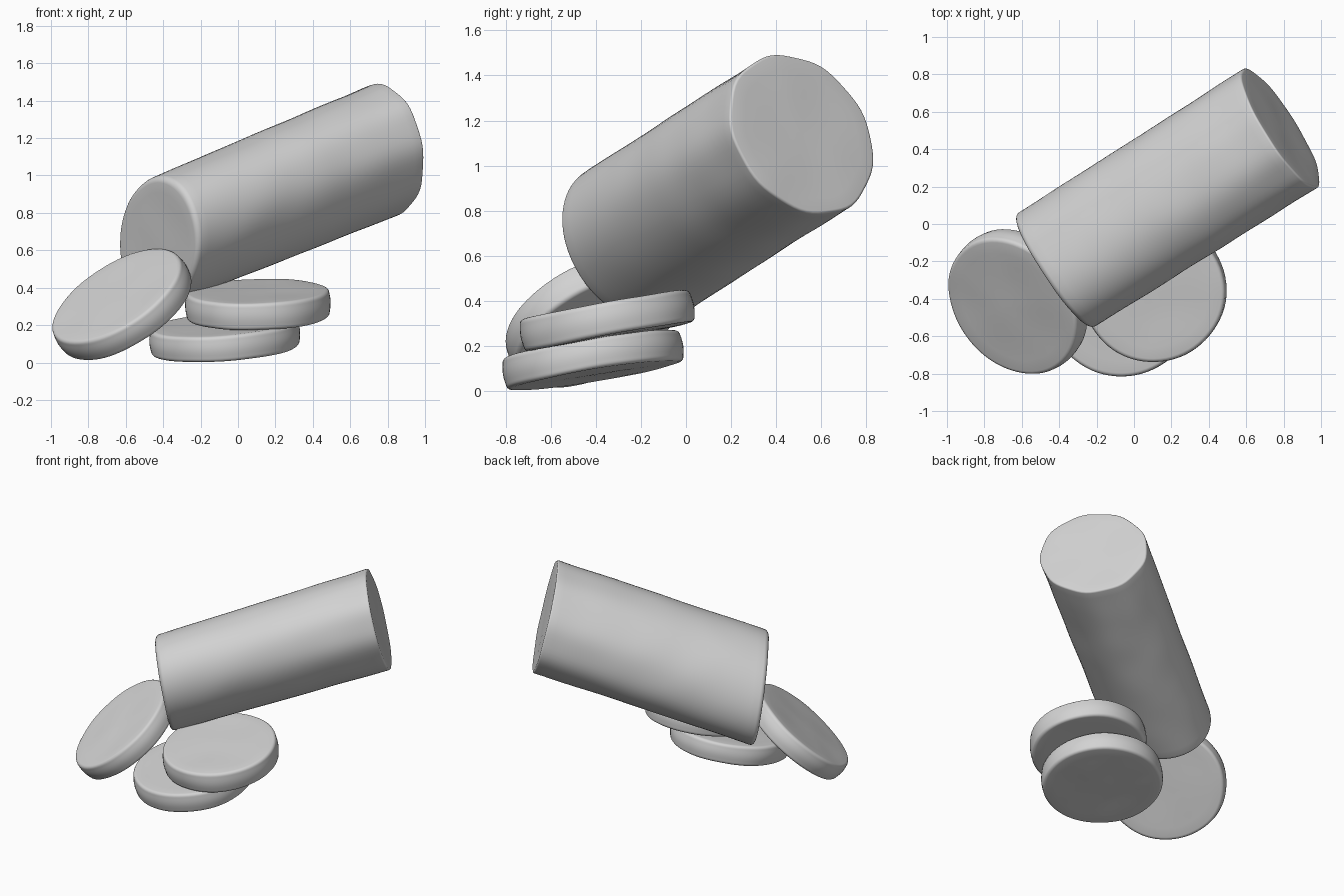
import bpy, bmesh, math
from mathutils import Vector, Matrix, noise

if "Cube" in bpy.data.objects:
    bpy.data.objects.remove(bpy.data.objects["Cube"])

grey = bpy.data.materials.new("plain grey")
grey.diffuse_color = (0.65, 0.65, 0.65, 1)
grey.use_nodes = True
grey.node_tree.nodes["Principled BSDF"].inputs["Base Color"].default_value = grey.diffuse_color
SEGS = 72


def rounded_profile(r0, r1, length, b0, b1, body_steps, bulge=0.0):
    """Half outline (radius, height) of a round bar with softened rims."""
    h = length / 2
    pts = [((r0 - b0) * k / 6, -h) for k in range(1, 6)]
    for k in range(6):
        a = math.pi / 2 * k / 5
        pts.append((r0 - b0 + b0 * math.sin(a), -h + b0 - b0 * math.cos(a)))
    for k in range(1, body_steps):
        t = k / body_steps
        pts.append((r0 + (r1 - r0) * t + bulge * math.sin(math.pi * t),
                    -h + b0 + (length - b0 - b1) * t))
    for k in range(6):
        a = math.pi / 2 * k / 5
        pts.append((r1 - b1 + b1 * math.cos(a), h - b1 + b1 * math.sin(a)))
    pts += [((r1 - b1) * k / 6, h) for k in range(5, 0, -1)]
    return pts


def turned_part(name, profile, centre, axis, seed, lump, facet=0.0, turn=0.0,
                oval=((1, 1), (1, 1)), slant=((0, 0), (0, 0))):
    """Turn a profile about an axis; oval and slant are given for both ends."""
    bm = bmesh.new()
    half = profile[-1][1]
    shift = Vector((seed * 3.7, seed * 1.3, seed * 2.1))
    c, s = math.cos(turn), math.sin(turn)
    ov0, ov1, sl0, sl1 = (Vector(v) for v in oval + slant)

    def vert(r, a, z):
        t = (z / half + 1) / 2
        r *= 1 + facet * t * t * math.cos(9 * a)
        ov, sl = ov0.lerp(ov1, t), sl0.lerp(sl1, t)
        u, w = r * math.cos(a) * ov.x, r * math.sin(a) * ov.y
        p = Vector((u * c - w * s, u * s + w * c, z))
        k = 1 + noise.noise(p * 4 + shift) * lump / 0.38
        dz = noise.noise(p * 4 - shift) * lump
        return bm.verts.new((p.x * k, p.y * k, z + dz + sl.x * p.x + sl.y * p.y))

    rings = [[vert(r, 2 * math.pi * i / SEGS, z) for i in range(SEGS)]
             for r, z in profile]
    for lo, hi in zip(rings, rings[1:]):
        for i in range(SEGS):
            j = (i + 1) % SEGS
            bm.faces.new((lo[i], lo[j], hi[j], hi[i]))
    # Close both flat ends
    for ring, z in ((rings[0], -half), (rings[-1], half)):
        mid = vert(0, 0, z)
        for i in range(SEGS):
            bm.faces.new((ring[i], ring[(i + 1) % SEGS], mid))
    bmesh.ops.recalc_face_normals(bm, faces=bm.faces)
    for f in bm.faces:
        f.smooth = True
    me = bpy.data.meshes.new(name)
    bm.to_mesh(me)
    bm.free()
    me.materials.append(grey)
    ob = bpy.data.objects.new(name, me)
    bpy.context.collection.objects.link(ob)
    # Local z along the axis, local y as upright as possible
    az = Vector(axis).normalized()
    ax = Vector((0, 0, 1)).cross(az).normalized()
    rot = Matrix((ax, az.cross(ax), az)).transposed().to_4x4()
    ob.matrix_world = Matrix.Translation(Vector(centre)) @ rot
    return ob


# Main uncut log, from its low cut end to its high far end
near, far = Vector((-0.43, -0.255, 0.64)), Vector((0.785, 0.515, 1.14))
turned_part("log", rounded_profile(0.372, 0.378, (far - near).length, 0.03, 0.012, 30),
            (near + far) / 2, far - near, 1, 0.004, 0.01, math.radians(142),
            ((1.065, 0.85), (1.035, 0.90)), ((-0.07, 0.17), (-0.03, 0.10)))

# Cut slices: centre, face direction, radius, thickness, widening
slices = {
    "leaning_slice": ((-0.62, -0.415, 0.31), (-0.50, -0.42, 0.76), 0.397, 0.135, 1.035),
    "upper_slice": ((0.105, -0.35, 0.31), (-0.03, -0.18, 1), 0.39, 0.145, 1),
    "lower_slice": ((-0.07, -0.415, 0.137), (-0.07, -0.16, 1), 0.405, 0.138, 1),
}
for n, (name, (centre, axis, r, t, wide)) in enumerate(slices.items()):
    turned_part(name, rounded_profile(r - 0.006, r - 0.006, t, 0.022, 0.022, 6, 0.006),
                centre, axis, n + 2, 0.005, oval=((wide, 1), (wide, 1)))
